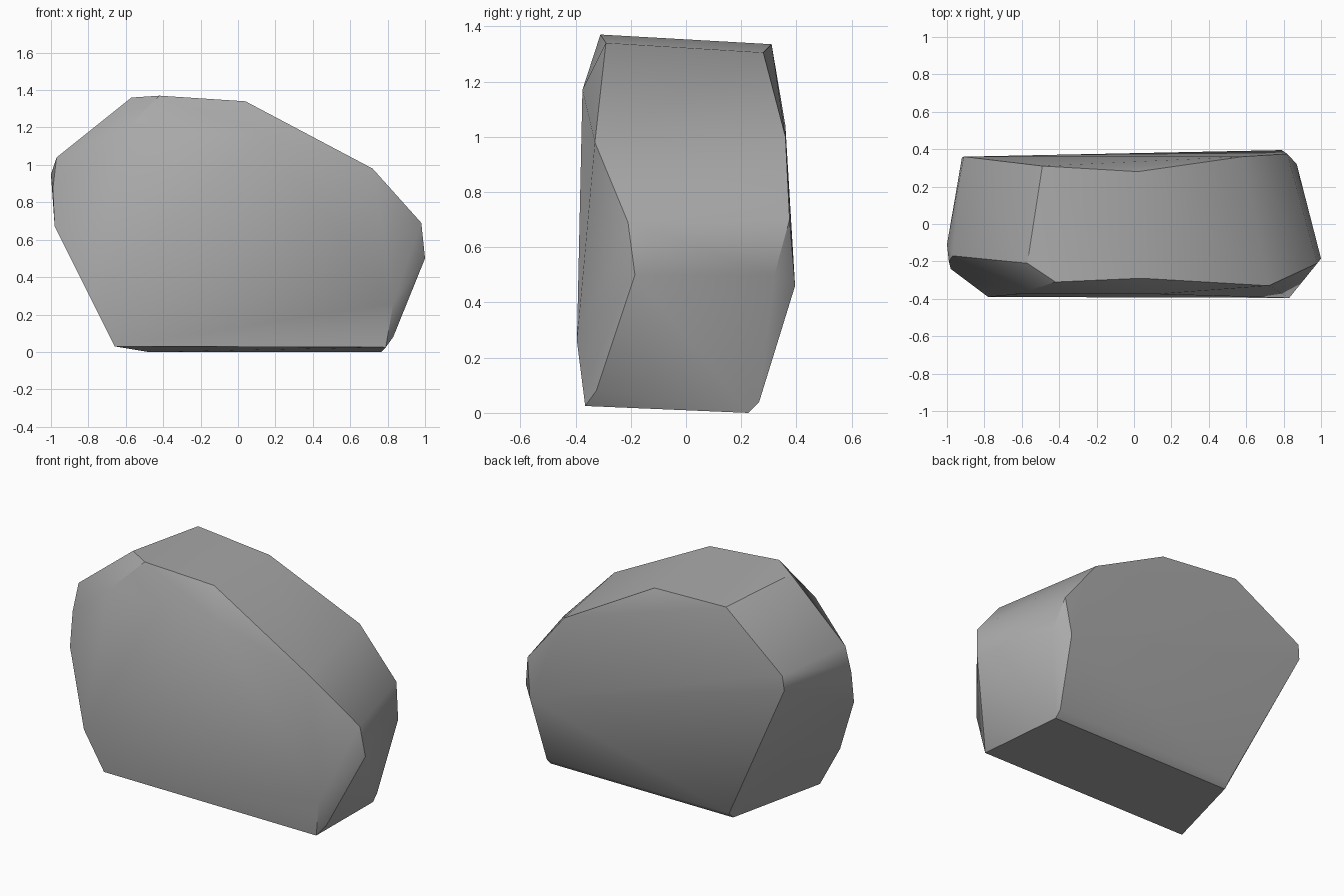
import bpy
import bmesh
import math

default_cube = bpy.data.objects.get("Cube")
if default_cube:
    bpy.data.objects.remove(default_cube, do_unlink=True)


def flat_material(name, color):
    material = bpy.data.materials.new(name)
    material.use_nodes = True
    material.diffuse_color = color
    shader = material.node_tree.nodes["Principled BSDF"]
    shader.inputs["Base Color"].default_value = color
    shader.inputs["Roughness"].default_value = 0.9
    return material


def hull_object(name, corner_groups, material, smooth_angle):
    """Wrap a convex stone around the corner groups and keep its hard ridges."""
    mesh = bpy.data.meshes.new(name)
    bm = bmesh.new()
    for group in corner_groups:
        for corner in group:
            bm.verts.new(corner)
    result = bmesh.ops.convex_hull(bm, input=bm.verts[:])
    spare = {v for v in result["geom_interior"] + result["geom_unused"]
             if isinstance(v, bmesh.types.BMVert)}
    bmesh.ops.delete(bm, geom=list(spare), context="VERTS")
    # Merge nearly coplanar triangles into broad facets
    bmesh.ops.dissolve_limit(bm, angle_limit=math.radians(1),
                             verts=bm.verts[:], edges=bm.edges[:])
    bmesh.ops.recalc_face_normals(bm, faces=bm.faces[:])
    bm.to_mesh(mesh)
    bm.free()
    mesh.materials.append(material)

    obj = bpy.data.objects.new(name, mesh)
    bpy.context.collection.objects.link(obj)
    bpy.ops.object.select_all(action="DESELECT")
    obj.select_set(True)
    bpy.context.view_layer.objects.active = obj
    bpy.ops.object.shade_smooth_by_angle(angle=math.radians(smooth_angle))
    return obj


# Broad front face
front_face = [
    (-.78, -.39, .27), (.83, -.395, .26),
    (.12, -.375, 1.17), (-.62, -.375, 1.17),
]

# Ridge where the front chamfer meets the crown and the sides
front_ridge = [
    (-.66, -.365, .03), (-.98, -.24, .67), (-.99, -.2, .87),
    (-1, -.11, .95), (-.97, -.17, 1.04), (-.57, -.21, 1.36),
    (-.42, -.31, 1.37), (.04, -.29, 1.34), (.72, -.33, .98),
    (.98, -.21, .69), (1, -.185, .5), (.83, -.325, .08),
    (.79, -.365, .025),
]

# Ridge around the back face
back_ridge = [
    (-.92, .355, .95), (-.91, .36, 1.04), (-.49, .31, 1.335),
    (.02, .28, 1.305), (.58, .36, 1), (.82, .375, .7),
    (.79, .395, .46), (.87, .32, .5),
]

# Lower back edge with its narrow chamfer
back_foot = [(x, y, z) for x in (-.48, .765)
             for y, z in ((.225, 0), (.265, .04))]

stone = flat_material("stone grey", (.4, .4, .4, 1))
hull_object("rock", [front_face, front_ridge, back_ridge, back_foot], stone, 30)
